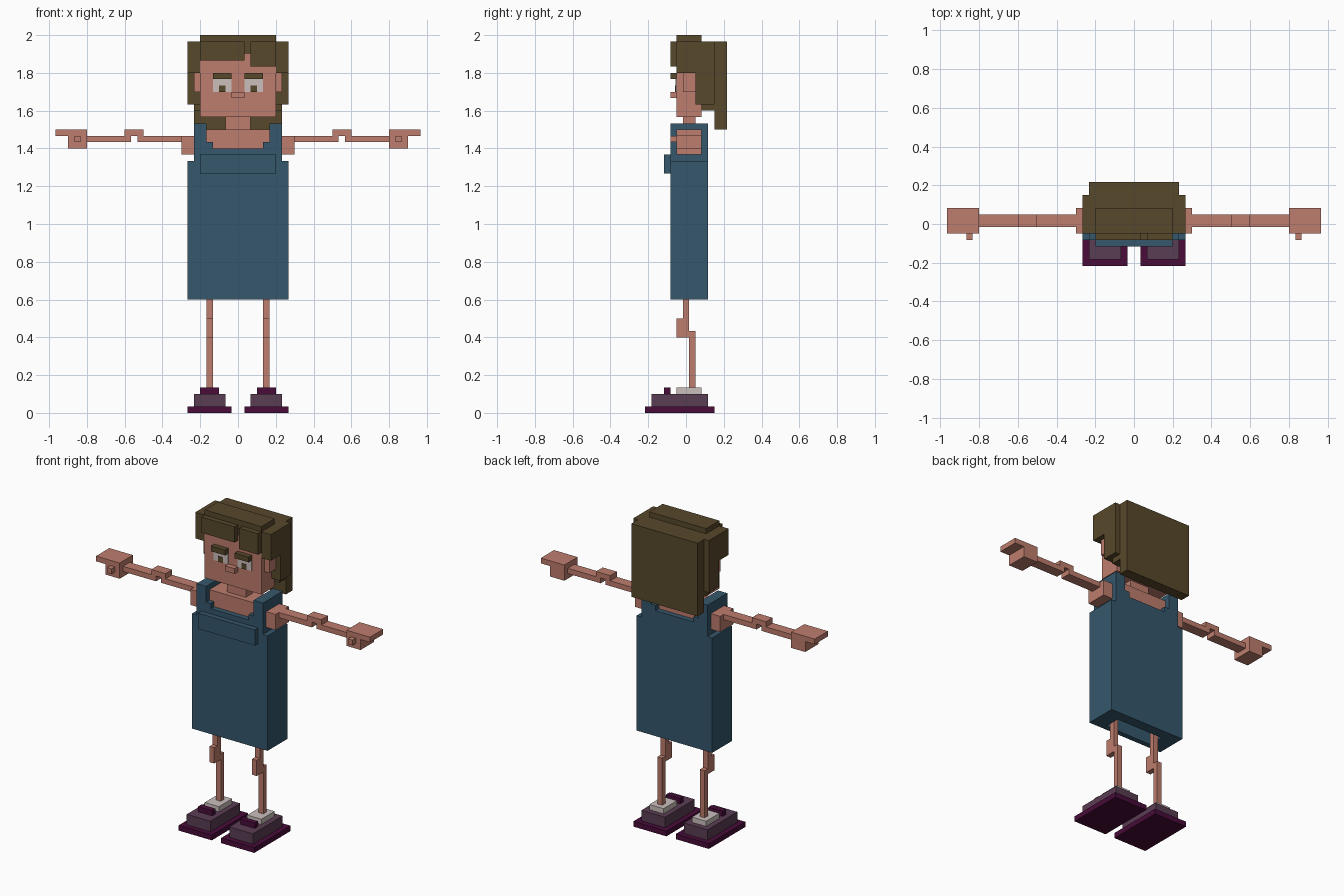
import bpy, bmesh
from mathutils import Matrix, Vector

if "Cube" in bpy.data.objects:
    bpy.data.objects.remove(bpy.data.objects["Cube"])

U = 1 / 30  # one block


def material(name, rgb):
    m = bpy.data.materials.new(name)
    lin = [((c / 255 + 0.055) / 1.055) ** 2.4 for c in rgb]
    m.diffuse_color = (*lin, 1)
    m.use_nodes = True
    m.node_tree.nodes["Principled BSDF"].inputs["Base Color"].default_value = m.diffuse_color
    return m


SKIN = material("skin", (190, 125, 109))
BLUE = material("blue_cloth", (53, 87, 108))
HAIR = material("brown_hair", (88, 72, 43))
SOLE = material("dark_purple", (72, 12, 57))
SHOE = material("dull_purple", (90, 61, 83))
WHITE = material("pale_grey", (203, 192, 189))


def blocks(name, mat, *boxes, mirror=False):
    """Object made of boxes (x0, x1, y0, y1, z0, z1) in block units."""
    bm = bmesh.new()
    for x0, x1, y0, y1, z0, z1 in boxes:
        centre = Vector((x0 + x1, y0 + y1, z0 + z1)) * U / 2
        size = Vector((x1 - x0, y1 - y0, z1 - z0)) * U
        bmesh.ops.create_cube(bm, size=1, matrix=Matrix.Translation(centre) @ Matrix.Diagonal(size.to_4d()))
    mesh = bpy.data.meshes.new(name)
    bm.to_mesh(mesh)
    bm.free()
    mesh.materials.append(mat)
    ob = bpy.data.objects.new(name, mesh)
    bpy.context.collection.objects.link(ob)
    if mirror:
        mod = ob.modifiers.new("mirror", 'MIRROR')
        mod.use_clip = False
        mod.use_mirror_merge = False
    return ob


# Shoes and socks
blocks("shoe_soles", SOLE, (1, 8, -6.5, 4.5, 0, 1), mirror=True)
blocks("shoe_uppers", SHOE, (2, 7, -5.5, 3.5, 1, 3), mirror=True)
blocks("shoe_bows", SOLE, (3, 6, -3.5, -2.5, 3, 4), mirror=True)
blocks("socks", WHITE, (3, 6, -1.5, 2.5, 3, 4), mirror=True)

# Legs: shin, knee, thigh
blocks("legs", SKIN, (4, 5, 0.5, 1.5, 4, 13), (4, 5, -1.5, 0.5, 12, 15),
       (4, 5, -0.5, 0.5, 15, 21), mirror=True)

# Dress with an open underside, bib and shoulder straps
blocks("dress", BLUE, (-8, 8, -2.5, 3.5, 21, 40),
       (-8, 8, -2.5, -1.5, 18, 21), (-8, 8, 1.5, 3.5, 18, 21),
       (-8, -5, -1.5, 1.5, 18, 21), (5, 8, -1.5, 1.5, 18, 21))
blocks("bib", BLUE, (-7, 7, -2.5, 3.5, 40, 42))
blocks("straps", BLUE, (5, 7, -2.5, 3.5, 42, 46),
       (4, 5, -2.5, 3.5, 42, 43), mirror=True)
blocks("pocket", BLUE, (-6, 6, -3.5, -2.5, 38, 41))

# Chest and neck
blocks("chest", SKIN, (-5, 5, -1.5, 2.5, 42, 45))
blocks("neck", SKIN, (-2, 2, -0.5, 1.5, 45, 47))

# Arms: shoulder, upper arm, raised elbow, forearm
blocks("arms", SKIN, (7, 9, -1.5, 2.5, 41, 44), (9, 16, -0.5, 1.5, 43, 44),
       (15, 18, -0.5, 1.5, 44, 45), (17, 24, -0.5, 1.5, 43, 44), mirror=True)
# Hands: palm, fingers, thumb
blocks("hands", SKIN, (24, 27, -1.5, 2.5, 42, 45), (27, 29, -1.5, 2.5, 44, 45),
       (25, 26, -2.5, -1.5, 43, 44), mirror=True)

# Head and face
blocks("head", SKIN, (-6, 6, -1.5, 2.5, 47, 57))
blocks("ears", SKIN, (6, 7, -0.5, 1.5, 51, 54), mirror=True)
blocks("nose", SKIN, (-1, 1, -2.5, -1.5, 50, 51))
blocks("eyebrows", HAIR, (1, 4, -2.5, -1.5, 53, 54), mirror=True)
blocks("eye_whites", WHITE, (1, 4, -1.65, -1.5, 51, 53), mirror=True)
blocks("pupils", HAIR, (2, 3, -1.75, -1.5, 51, 52), mirror=True)

# Hair
blocks("hair_top", HAIR, (-8, 8, -1.5, 4.5, 57, 59), (-6, 6, -1.5, 2.5, 59, 60))
blocks("hair_sides", HAIR, (6, 8, -1.5, 4.5, 54, 57), (6, 8, 1.5, 4.5, 49, 54), mirror=True)
blocks("hair_back", HAIR, (-7, 7, 2.5, 4.5, 48, 57), (-7, 7, 4.5, 6.5, 45, 59))
blocks("fringe", HAIR, (-6, 1, -2.5, -1.5, 56, 59), (2, 6, -2.5, -1.5, 55, 59))
